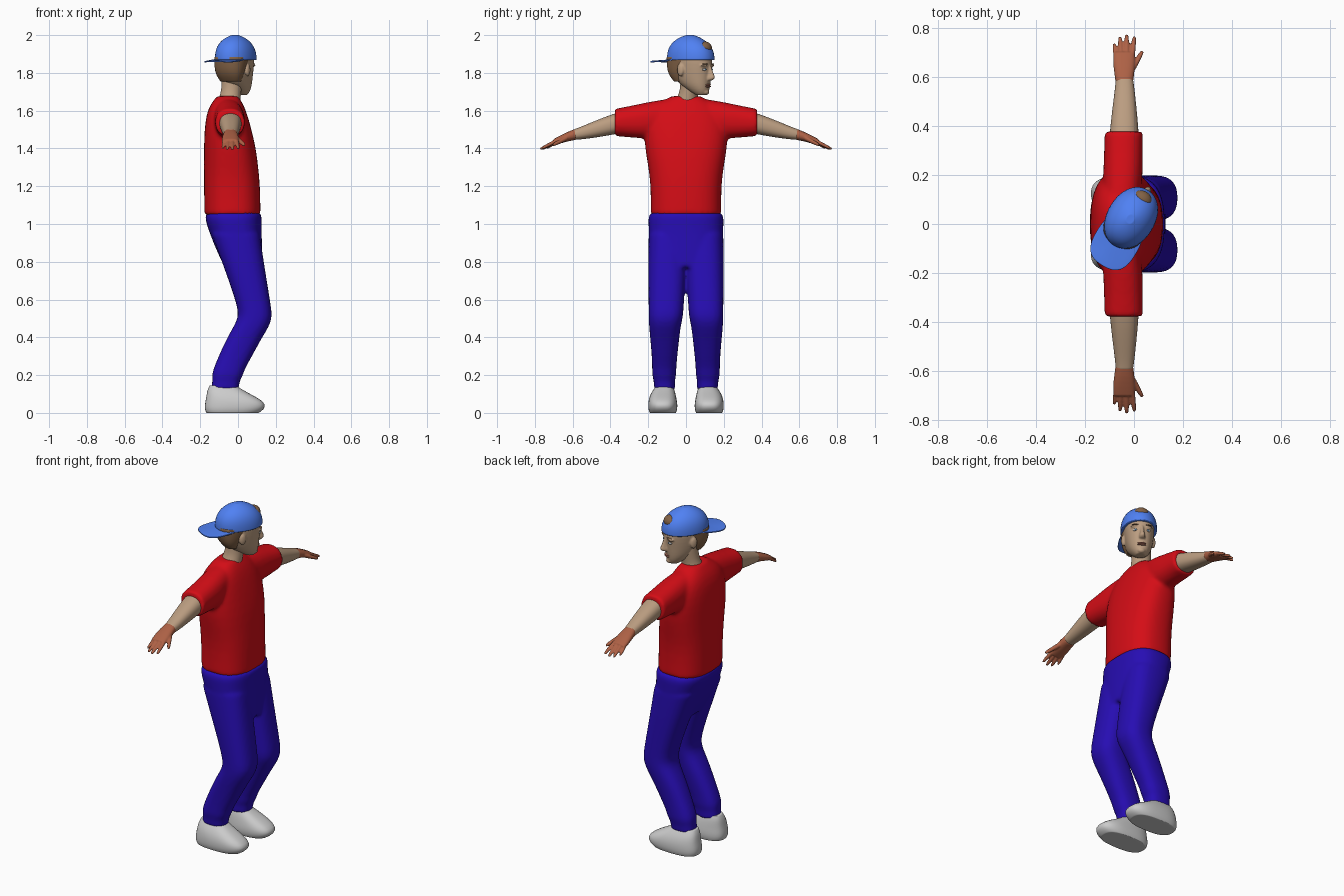
import bpy, bmesh
from math import cos, sin, pi, radians, copysign
from mathutils import Matrix, Vector

HEAD_SPOT, HEAD_TURN = (-0.015, 0.02, 0), radians(59)


def material(name, r, g, b):
    m = bpy.data.materials.new(name)
    m.diffuse_color = (r, g, b, 1)
    return m


RED = material("shirt_red", 0.66, 0.004, 0.008)
BLUE = material("trouser_blue", 0.02, 0.004, 0.45)
CAP = material("cap_blue", 0.08, 0.22, 0.9)
SKIN = material("skin", 0.5, 0.34, 0.22)
TAN = material("hand_tan", 0.42, 0.12, 0.06)
HAIR = material("hair_brown", 0.22, 0.12, 0.06)
LIP = material("lip", 0.4, 0.16, 0.11)
WHITE = material("eye_white", 0.7, 0.7, 0.7)
IRIS = material("iris_blue", 0.1, 0.22, 0.35)


def lerp(p, q, f):
    return tuple(a + (b - a) * f for a, b in zip(p, q))


def shrink(r, f=0.9):
    t, a0, a1, b0, b1 = r
    a, b = (a0 + a1) / 2, (b0 + b1) / 2
    return (t, a + (a0 - a) * f, a + (a1 - a) * f, b + (b0 - b) * f, b + (b1 - b) * f)


def loft(bm, axis, rings, n=2.3, segs=28, side=1):
    """Skin through rings (t, x0, x1, b0, b1); axis 'z': b is y, axis 'y': b is z."""
    rings = [tuple(r) for r in rings]
    rings = ([shrink(rings[0]), rings[0], lerp(rings[0], rings[1], 0.1)] + rings[1:-1]
             + [lerp(rings[-1], rings[-2], 0.1), rings[-1], shrink(rings[-1])])
    loops = []
    for t, a0, a1, b0, b1 in rings:
        loop = []
        for i in range(segs):
            c, s = cos(2 * pi * i / segs), sin(2 * pi * i / segs)
            x = (a0 + a1) / 2 + (a1 - a0) / 2 * copysign(abs(c) ** (2 / n), c)
            b = (b0 + b1) / 2 + (b1 - b0) / 2 * copysign(abs(s) ** (2 / n), s)
            loop.append(bm.verts.new((x, b * side, t) if axis == 'z' else (x, t * side, b)))
        loops.append(loop)
    for p, q in zip(loops, loops[1:]):
        for i in range(segs):
            j = (i + 1) % segs
            bm.faces.new((p[i], p[j], q[j], q[i]))
    bm.faces.new(loops[0][::-1])
    bm.faces.new(loops[-1])


def ball(bm, pos, size):
    bmesh.ops.create_uvsphere(bm, u_segments=20, v_segments=12, radius=1,
                              matrix=Matrix.Translation(pos) @ Matrix.Diagonal((*size, 1)))


def sym(rows):
    return [(t, a0, a1, -w, w) for t, a0, a1, w in rows]


def finish(name, bm, mat=None, voxel=0, smooth=0, on_head=False):
    bmesh.ops.recalc_face_normals(bm, faces=bm.faces[:])
    for f in bm.faces:
        f.smooth = True
    me = bpy.data.meshes.new(name)
    bm.to_mesh(me)
    bm.free()
    ob = bpy.data.objects.new(name, me)
    bpy.context.collection.objects.link(ob)
    if mat:
        me.materials.append(mat)
    sub = ob.modifiers.new("round", 'SUBSURF')
    sub.levels = sub.render_levels = 1
    if voxel:
        r = ob.modifiers.new("fuse", 'REMESH')
        r.mode, r.voxel_size, r.use_smooth_shade = 'VOXEL', voxel, True
        s = ob.modifiers.new("soften", 'SMOOTH')
        s.factor, s.iterations = 0.5, smooth
    if on_head:
        ob.location = HEAD_SPOT
        ob.rotation_euler.z = HEAD_TURN
    return ob


# Shirt: torso and two short sleeves fused together
bm = bmesh.new()
loft(bm, 'z', sym([(1.045, -.178, .12, .188), (1.2, -.181, .118, .187), (1.3, -.181, .108, .2),
                   (1.4, -.181, .096, .218), (1.5, -.178, .072, .225), (1.58, -.168, .05, .205),
                   (1.63, -.148, .03, .16), (1.66, -.125, .012, .11), (1.677, -.11, 0, .075)]), 2.5)
for s in (1, -1):
    loft(bm, 'y', [(.06, -.13, .02, 1.46, 1.668), (.2, -.127, .037, 1.45, 1.647),
                   (.28, -.122, .036, 1.457, 1.628), (.377, -.121, .036, 1.465, 1.61)], side=s)
finish("shirt", bm, RED, 0.011, 6)

# Trousers: hips with waistband and two bent legs
bm = bmesh.new()
loft(bm, 'z', sym([(1.06, -.165, .118, .186), (1.04, -.174, .126, .2), (1.015, -.172, .126, .2),
                   (.95, -.15, .125, .197), (.85, -.11, .13, .195), (.77, -.07, .13, .18)]), 2.6)
for s in (1, -1):
    loft(bm, 'z', [(.95, -.14, .115, -.01, .198), (.8, -.086, .137, -.006, .2), (.68, -.042, .156, .003, .199),
                   (.57, -.006, .174, .012, .198), (.51, .004, .182, .015, .198), (.46, -.022, .167, .028, .196),
                   (.39, -.062, .122, .036, .189), (.3, -.103, .075, .046, .181), (.23, -.132, .034, .052, .179),
                   (.195, -.139, .026, .052, .179), (.175, -.135, .01, .059, .171),
                   (.12, -.142, .002, .058, .168)], 2.5, side=s)
finish("trousers", bm, BLUE, 0.01, 4)

# Shoes, arms and hands on both sides
for s, label in ((1, "left"), (-1, "right")):
    bm = bmesh.new()
    loft(bm, 'z', [(0, -.168, .11, .053, .192), (.018, -.177, .138, .046, .2), (.045, -.176, .147, .045, .201),
                   (.07, -.171, .122, .049, .198), (.1, -.166, .065, .055, .188),
                   (.125, -.161, .02, .062, .172), (.145, -.15, -.01, .07, .158)], 2.7, side=s)
    finish(label + "_shoe", bm)

    bm = bmesh.new()
    loft(bm, 'y', [(.33, -.1, .02, 1.485, 1.597), (.38, -.099, .019, 1.474, 1.586), (.48, -.087, .01, 1.457, 1.547),
                   (.56, -.077, .001, 1.447, 1.513), (.592, -.074, -.004, 1.446, 1.502)], side=s)
    finish(label + "_arm", bm, SKIN)

    bm = bmesh.new()
    loft(bm, 'y', [(.583, -.076, -.003, 1.445, 1.505), (.62, -.081, .002, 1.439, 1.491),
                   (.665, -.087, .005, 1.426, 1.469), (.702, -.083, .003, 1.417, 1.449)], side=s)
    for p, q, r in (((-.074, .68, 1.438), (-.08, .737, 1.402), .0105), ((-.053, .69, 1.438), (-.057, .764, 1.396), .0115),
                    ((-.03, .69, 1.438), (-.03, .773, 1.396), .0115), ((-.007, .69, 1.438), (.002, .765, 1.4), .0115),
                    ((-.008, .628, 1.455), (.034, .706, 1.418), .0135)):
        rows = []
        for f, k in ((0, 1), (.5, .95), (.88, .8), (1, .5)):
            c = lerp(p, q, f)
            rows.append((c[1], c[0] - r * k, c[0] + r * k, c[2] - r * k, c[2] + r * k))
        loft(bm, 'y', rows, 2, 12, s)
    finish(label + "_hand", bm, TAN, 0.0045, 2)

# Neck
bm = bmesh.new()
loft(bm, 'z', [(1.63, -.115, .012, -.068, .068), (1.675, -.098, .014, -.045, .06),
               (1.71, -.088, .018, -.03, .068), (1.79, -.085, .03, -.03, .08)], 2)
finish("neck", bm, SKIN)

# Head with nose, ears and eye sockets' brow ridge, built facing x and then turned
bm = bmesh.new()
loft(bm, 'z', sym([(1.683, .045, .098, .026), (1.7, .012, .112, .043), (1.73, -.035, .116, .06),
                   (1.76, -.075, .12, .069), (1.8, -.105, .123, .077), (1.85, -.118, .129, .083),
                   (1.9, -.12, .122, .085), (1.95, -.09, .09, .068), (1.975, -.04, .04, .03)]), 2.2)
loft(bm, 'z', sym([(1.76, .1, .137, .016), (1.771, .1, .157, .019), (1.785, .1, .152, .014),
                   (1.81, .1, .141, .01), (1.838, .1, .131, .01)]), 2, 16)
for s in (1, -1):
    ball(bm, (-.008, s * .083, 1.815), (.02, .011, .033))
    ball(bm, (.105, s * .034, 1.839), (.021, .027, .008))
ball(bm, (.1, 0, 1.698), (.017, .022, .015))
finish("head", bm, SKIN, 0.005, 3, True)

# Facial features
bm = bmesh.new()
for z in (1.737, 1.728):
    ball(bm, (.113, 0, z), (.011, .024, .005))
finish("lips", bm, LIP, on_head=True)
for name, mat, x, z, size in (("eyes", WHITE, .109, 1.818, (.011, .014, .0075)),
                              ("irises", IRIS, .117, 1.818, (.0045, .006, .006)),
                              ("eyebrows", HAIR, .115, 1.847, (.012, .02, .004))):
    bm = bmesh.new()
    for s in (1, -1):
        ball(bm, (x, s * .034, z), size)
    finish(name, bm, mat, on_head=True)

# Hair at the nape, and the tuft showing through the cap opening
bm = bmesh.new()
loft(bm, 'z', sym([(1.755, -.082, -.01, .058), (1.79, -.111, 0, .077), (1.83, -.123, .025, .085),
                   (1.885, -.125, .06, .09)]), 2.3)
finish("hair", bm, HAIR, on_head=True)
bm = bmesh.new()
ball(bm, (.094, 0, 1.932), (.036, .042, .034))
finish("hair_tuft", bm, HAIR, on_head=True)

# Cap worn backwards: crown and curved brim
bm = bmesh.new()
loft(bm, 'z', sym([(1.868, -.128, .14, .099), (1.905, -.127, .138, .098), (1.94, -.115, .121, .089),
                   (1.97, -.088, .09, .069), (1.99, -.052, .053, .041), (2.0, -.02, .02, .016)]), 2.1)
finish("cap_crown", bm, CAP, on_head=True)
bm = bmesh.new()
loft(bm, 'z', sym([(1.87, -.222, 0, .093), (1.877, -.222, 0, .093)]), 2.7)
for v in bm.verts:
    v.co.z += 0.1 * (v.co.x + 0.1) - 1.0 * v.co.y ** 2
finish("cap_brim", bm, CAP, on_head=True)
